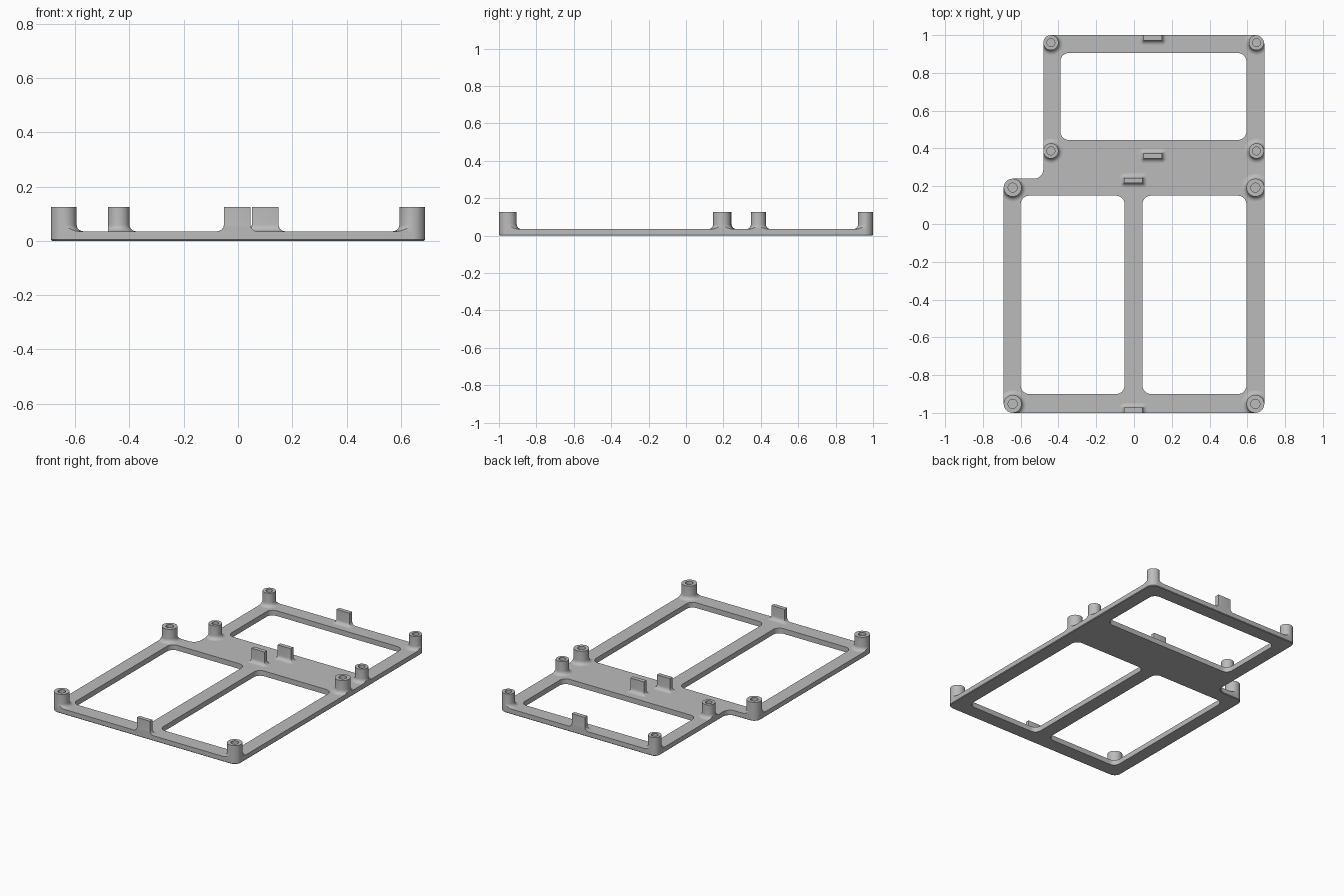
import bpy, bmesh, math
from mathutils import Vector

cube = bpy.data.objects.get("Cube")
if cube:
    bpy.data.objects.remove(cube, do_unlink=True)

PLATE, TOP, FILLET = 0.035, 0.125, 0.025

grey = bpy.data.materials.new("plastic_grey")
grey.use_nodes = True
colour = (0.5, 0.5, 0.5, 1)
grey.diffuse_color = colour
grey.node_tree.nodes["Principled BSDF"].inputs["Base Color"].default_value = colour


def make_object(name, bm):
    bmesh.ops.recalc_face_normals(bm, faces=bm.faces)
    mesh = bpy.data.meshes.new(name)
    bm.to_mesh(mesh)
    bm.free()
    mesh.materials.append(grey)
    obj = bpy.data.objects.new(name, mesh)
    bpy.context.collection.objects.link(obj)
    return obj


def rounded(corners, steps=8):
    """Round each (x, y, radius) corner of a right-angled outline."""
    pts = []
    for i, (x, y, r) in enumerate(corners):
        p = Vector((x, y))
        a = (Vector(corners[i - 1][:2]) - p).normalized()
        b = (Vector(corners[(i + 1) % len(corners)][:2]) - p).normalized()
        for k in range(steps + 1):
            t = k / steps * math.pi / 2
            pts.append(p + r * (a * (1 - math.sin(t)) + b * (1 - math.cos(t))))
    return pts


def loft(name, rings):
    """Capped solid through (points, height) rings."""
    bm = bmesh.new()
    loops = [[bm.verts.new((p[0], p[1], z)) for p in pts] for pts, z in rings]
    for low, high in zip(loops, loops[1:]):
        for i in range(len(low)):
            j = (i + 1) % len(low)
            bm.faces.new((low[i], low[j], high[j], high[i]))
    bm.faces.new(loops[0][::-1])
    bm.faces.new(loops[-1])
    return make_object(name, bm)


def rect(x0, x1, y0, y1, r, steps=8):
    return rounded([(x0, y0, r), (x1, y0, r), (x1, y1, r), (x0, y1, r)], steps)


def boolean(obj, other, operation):
    bpy.context.view_layer.objects.active = obj
    mod = obj.modifiers.new("cut", 'BOOLEAN')
    mod.operation, mod.object, mod.solver = operation, other, 'EXACT'
    bpy.ops.object.modifier_apply(modifier=mod.name)


def flare():
    """(offset, height) steps of the concave fillet at the foot of a part."""
    arc = [k / 6 * math.pi / 2 for k in range(7)]
    return [(FILLET * (1 - math.sin(t)), PLATE + FILLET * (1 - math.cos(t))) for t in arc]


def outline(inset=0):
    e, r = inset, 0.048 - inset
    return rounded([(-0.69 + e, -1 + e, r), (0.69 - e, -1 + e, r),
                    (0.69 - e, 1 - e, r), (-0.48 + e, 1 - e, 0.04 - e),
                    (-0.48 + e, 0.24 - e, 0.05 + e), (-0.69 + e, 0.24 - e, r)])


# Base frame with a slightly eased bottom edge and three windows
frame = loft("base_frame", [(outline(0.004), 0), (outline(), 0.004), (outline(), PLATE)])
for x0, x1, y0, y1 in ((-0.60, -0.05, -0.90, 0.15),
                       (0.045, 0.595, -0.90, 0.15),
                       (-0.39, 0.595, 0.445, 0.905)):
    window = loft("window_cutter", [(rect(x0, x1, y0, y1, 0.045), z) for z in (-0.1, 0.2)])
    boolean(frame, window, 'DIFFERENCE')
    bpy.data.objects.remove(window, do_unlink=True)

# Helper volume that trims fillets flush with the frame edge
trim = loft("edge_trim", [(outline(), z) for z in (-0.1, 0.3)])
parts = [frame]


def post(name, x, y, r, hole):
    """Screw post turned from a profile, with blind hole and filleted foot."""
    profile = [(0, PLATE + 0.002), (hole, PLATE + 0.002), (hole, TOP), (r, TOP)]
    profile += [(r + d, z) for d, z in reversed(flare())]
    profile += [(r + FILLET, 0.02), (0, 0.02)]
    bm = bmesh.new()
    verts = [bm.verts.new((px, 0, pz)) for px, pz in profile]
    edges = [bm.edges.new(pair) for pair in zip(verts, verts[1:])]
    bmesh.ops.spin(bm, geom=verts + edges, cent=(0, 0, 0), axis=(0, 0, 1),
                   angle=2 * math.pi, steps=40)
    bmesh.ops.remove_doubles(bm, verts=bm.verts, dist=1e-5)
    bmesh.ops.translate(bm, verts=bm.verts, vec=(x, y, 0))
    obj = make_object(name, bm)
    boolean(obj, trim, 'INTERSECT')
    parts.append(obj)


def tab(name, x, y):
    """Upright locating tab with filleted foot."""
    def ring(d):
        return rect(x - 0.049 - d, x + 0.049 + d, y - 0.0135 - d, y + 0.0135 + d, d + 0.001, 4)
    rings = [(ring(FILLET), 0.02)] + [(ring(d), z) for d, z in flare()] + [(ring(0), TOP)]
    obj = loft(name, rings)
    boolean(obj, trim, 'INTERSECT')
    parts.append(obj)


# Large posts on the front bay, small posts on the back bay
for side, x in (("right", -0.6425), ("left", 0.6425)):
    for end, y in (("front", -0.9525), ("middle", 0.1925)):
        post(f"large_post_{end}_{side}", x, y, 0.0475, 0.024)
for side, x in (("right", -0.44), ("left", 0.648)):
    for end, y in (("middle", 0.387), ("back", 0.96)):
        post(f"small_post_{end}_{side}", x, y, 0.04, 0.021)

tab("front_bay_tab_front", -0.003, -0.986)
tab("front_bay_tab_back", -0.003, 0.231)
tab("back_bay_tab_front", 0.1, 0.361)
tab("back_bay_tab_back", 0.1, 0.986)

bpy.data.objects.remove(trim, do_unlink=True)

# Smooth the round walls, keep the edges crisp
bpy.ops.object.select_all(action='DESELECT')
for obj in parts:
    obj.select_set(True)
bpy.context.view_layer.objects.active = frame
bpy.ops.object.shade_smooth_by_angle(angle=math.radians(30))
